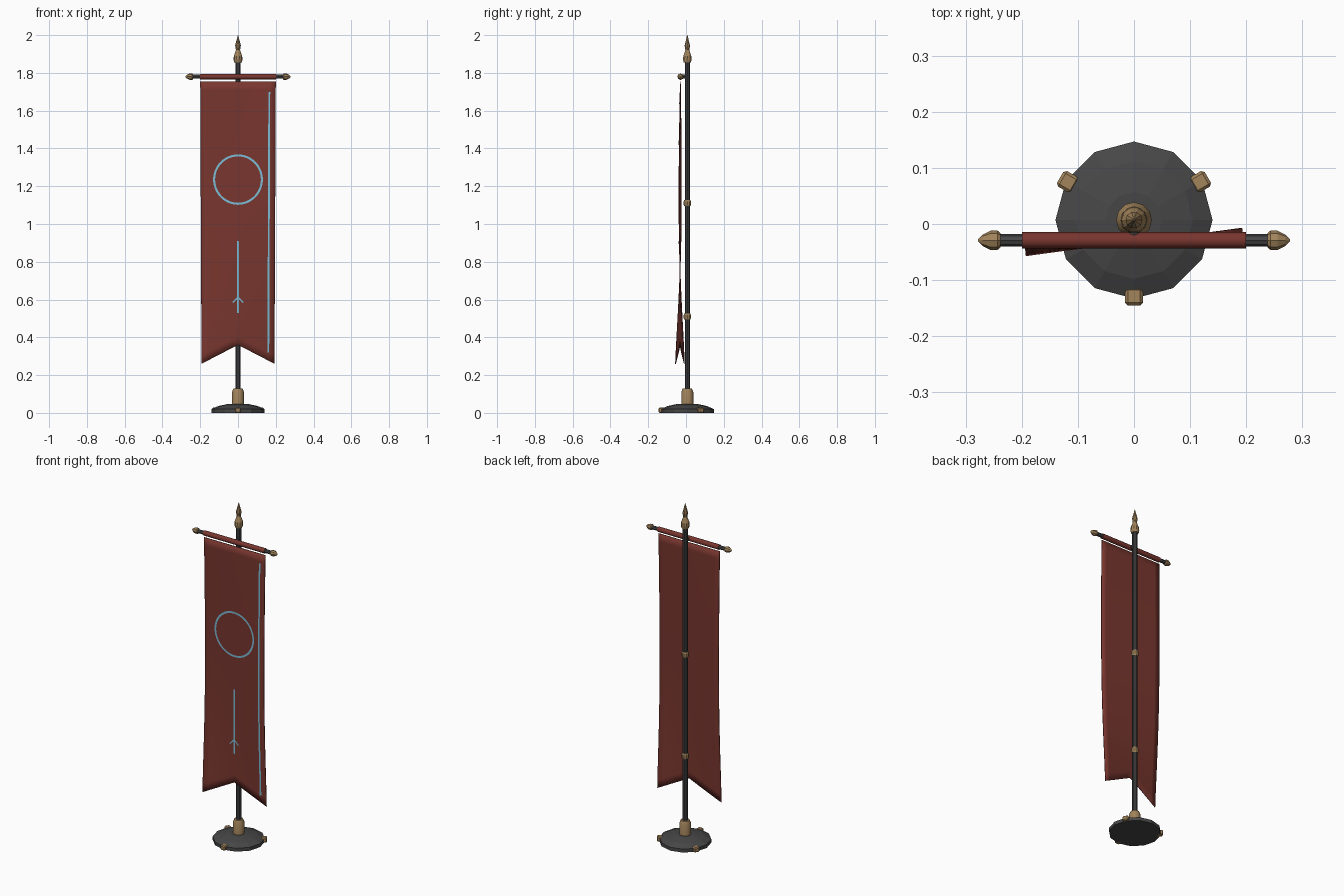
import bpy, bmesh, math
from mathutils import Matrix, Vector

cube = bpy.data.objects.get("Cube")
if cube:
    bpy.data.objects.remove(cube, do_unlink=True)


def material(name, rgb):
    m = bpy.data.materials.new(name)
    m.use_nodes = True
    m.diffuse_color = (*rgb, 1)
    m.node_tree.nodes["Principled BSDF"].inputs["Base Color"].default_value = (*rgb, 1)
    return m


IRON = material("dark iron", (0.062, 0.062, 0.062))
BRONZE = material("bronze", (0.36, 0.23, 0.105))
CLOTH = material("red cloth", (0.19, 0.037, 0.028))
BLUE = material("pale blue", (0.2, 0.5, 0.66))
POLE_Y, BAR_Y, BAR_Z = 0.007, -0.029, 1.78
TOP, NOTCH, TAIL, HALF = 1.755, 0.36, 0.26, 0.2


def finish(bm, name, mat, smooth=False):
    me = bpy.data.meshes.new(name)
    bm.to_mesh(me)
    bm.free()
    me.materials.append(mat)
    ob = bpy.data.objects.new(name, me)
    bpy.context.collection.objects.link(ob)
    if smooth:
        bpy.context.view_layer.objects.active = ob
        bpy.ops.object.select_all(action='DESELECT')
        ob.select_set(True)
        bpy.ops.object.shade_smooth_by_angle(angle=math.radians(40))
    return ob


def lathe(name, profile, sides, mat, matrix, smooth=False):
    """Closed solid turned around local z from (radius, height) points."""
    bm = bmesh.new()
    rings = []
    for r, z in profile:
        rings.append([bm.verts.new((r * math.cos(a), r * math.sin(a), z))
                      for a in (math.tau * i / sides for i in range(sides))])
    for low, high in zip(rings, rings[1:]):
        for i in range(sides):
            j = (i + 1) % sides
            bm.faces.new((low[i], low[j], high[j], high[i]))
    bm.faces.new(rings[0][::-1])
    bm.faces.new(rings[-1])
    bmesh.ops.transform(bm, matrix=matrix, verts=bm.verts)
    return finish(bm, name, mat, smooth)


# Base, socket, pole, bands and top finial
axis = Matrix.Translation((0, POLE_Y, 0))
lathe("base", [(0.14, 0), (0.14, 0.02), (0.105, 0.036), (0.05, 0.048)], 12, IRON, axis)
lathe("socket", [(0.032, 0.04), (0.032, 0.11), (0.024, 0.13)], 12, BRONZE, axis, True)
lathe("pole", [(0.014, 0.04), (0.014, 1.87)], 10, IRON, axis)
for name, z in (("lower_band", 0.51), ("upper_band", 1.11)):
    lathe(name, [(0.017, z - 0.016), (0.02, z - 0.009), (0.02, z + 0.009), (0.017, z + 0.016)],
          10, BRONZE, axis)
lathe("top_finial", [(0.02, 1.855), (0.024, 1.87), (0.022, 1.89), (0.011, 1.92),
                     (0.015, 1.945), (0.001, 2.0)], 10, BRONZE, axis)

# Feet around the base rim
for i, deg in enumerate((30, 150, 270)):
    bm = bmesh.new()
    bmesh.ops.create_cube(bm, size=1)
    bmesh.ops.scale(bm, vec=(0.032, 0.032, 0.028), verts=bm.verts)
    bmesh.ops.bevel(bm, geom=bm.edges[:], offset=0.005, segments=1, affect='EDGES')
    place = axis @ Matrix.Rotation(math.radians(deg), 4, 'Z') @ Matrix.Translation((0.136, 0, 0.014))
    bmesh.ops.transform(bm, matrix=place, verts=bm.verts)
    finish(bm, f"foot_{i + 1}", BRONZE)

# Crossbar, cloth sleeve, bracket and end caps
bar = Matrix.Translation((0, BAR_Y, BAR_Z)) @ Matrix.Rotation(math.pi / 2, 4, 'Y')
lathe("crossbar", [(0.011, -0.25), (0.011, 0.25)], 8, IRON, bar)
lathe("sleeve", [(0.0145, -0.2), (0.0145, 0.2)], 12, CLOTH, bar, True)
bracket = Matrix.Translation((0, POLE_Y, BAR_Z)) @ Matrix.Rotation(math.pi / 2, 4, 'X')
lathe("bracket", [(0.011, 0), (0.011, POLE_Y - BAR_Y)], 8, IRON, bracket)
for name, side in (("left_cap", 0), ("right_cap", math.pi)):
    turn = bar if side == 0 else bar @ Matrix.Rotation(side, 4, 'X')
    lathe(name, [(0.013, 0.238), (0.017, 0.243), (0.017, 0.256), (0.01, 0.27), (0.002, 0.278)],
          8, BRONZE, turn)


# Hanging cloth: gentle twist that reverses toward the tails
def cloth_point(x, z, lift=0.0):
    t = (TOP - z) / (TOP - TAIL)
    twist = -0.045 * math.sin(math.pi * t / 0.67) * (0.6 + 2 * t ** 3)
    return Vector((x * (1 - 0.035 * t), -0.03 - 0.002 * t + twist * x - lift, z))


bm = bmesh.new()
COLS, ROWS = 12, 32
grid = []
for r in range(ROWS + 1):
    row = []
    for c in range(COLS + 1):
        x = HALF * (2 * c / COLS - 1)
        hem = NOTCH + (TAIL - NOTCH) * abs(x) / HALF
        row.append(bm.verts.new(cloth_point(x, TOP + (hem - TOP) * r / ROWS)))
    grid.append(row)
for r in range(ROWS):
    for c in range(COLS):
        bm.faces.new((grid[r][c], grid[r + 1][c], grid[r + 1][c + 1], grid[r][c + 1]))
cloth = finish(bm, "cloth", CLOTH, True)
thick = cloth.modifiers.new("thickness", 'SOLIDIFY')
thick.thickness = 0.004
thick.offset = 0


# Painted lines that follow the cloth
def stripe(name, points, width, closed=False):
    bm = bmesh.new()
    pairs = []
    n = len(points)
    for i, p in enumerate(points):
        before = points[i - 1] if i or closed else p
        after = points[(i + 1) % n] if i < n - 1 or closed else p
        d = (Vector(after) - Vector(before)).normalized() * width / 2
        pairs.append([bm.verts.new(cloth_point(p[0] + s * d.y, p[1] - s * d.x, 0.004))
                      for s in (-1, 1)])
    for i in range(n if closed else n - 1):
        a, b = pairs[i], pairs[(i + 1) % n]
        bm.faces.new((a[0], a[1], b[1], b[0]))
    bmesh.ops.recalc_face_normals(bm, faces=bm.faces)
    bm.normal_update()
    if sum(f.normal.y for f in bm.faces) > 0:
        bmesh.ops.reverse_faces(bm, faces=bm.faces)
    return finish(bm, name, BLUE)


def line(x0, z0, x1, z1, steps):
    return [(x0 + (x1 - x0) * i / steps, z0 + (z1 - z0) * i / steps) for i in range(steps + 1)]


ring = [(0.128 * math.cos(a), 1.235 + 0.128 * math.sin(a))
        for a in (math.tau * i / 48 for i in range(48))]
stripe("ring_mark", ring, 0.011, True)
stripe("side_stripe", line(0.166, 1.7, 0.166, 0.32, 32), 0.01)
stripe("centre_stripe", line(0, 0.91, 0, 0.53, 12), 0.009)
for name, s in (("left_barb", 1), ("right_barb", -1)):
    stripe(name, line(0, 0.614, s * 0.028, 0.584, 3), 0.007)
